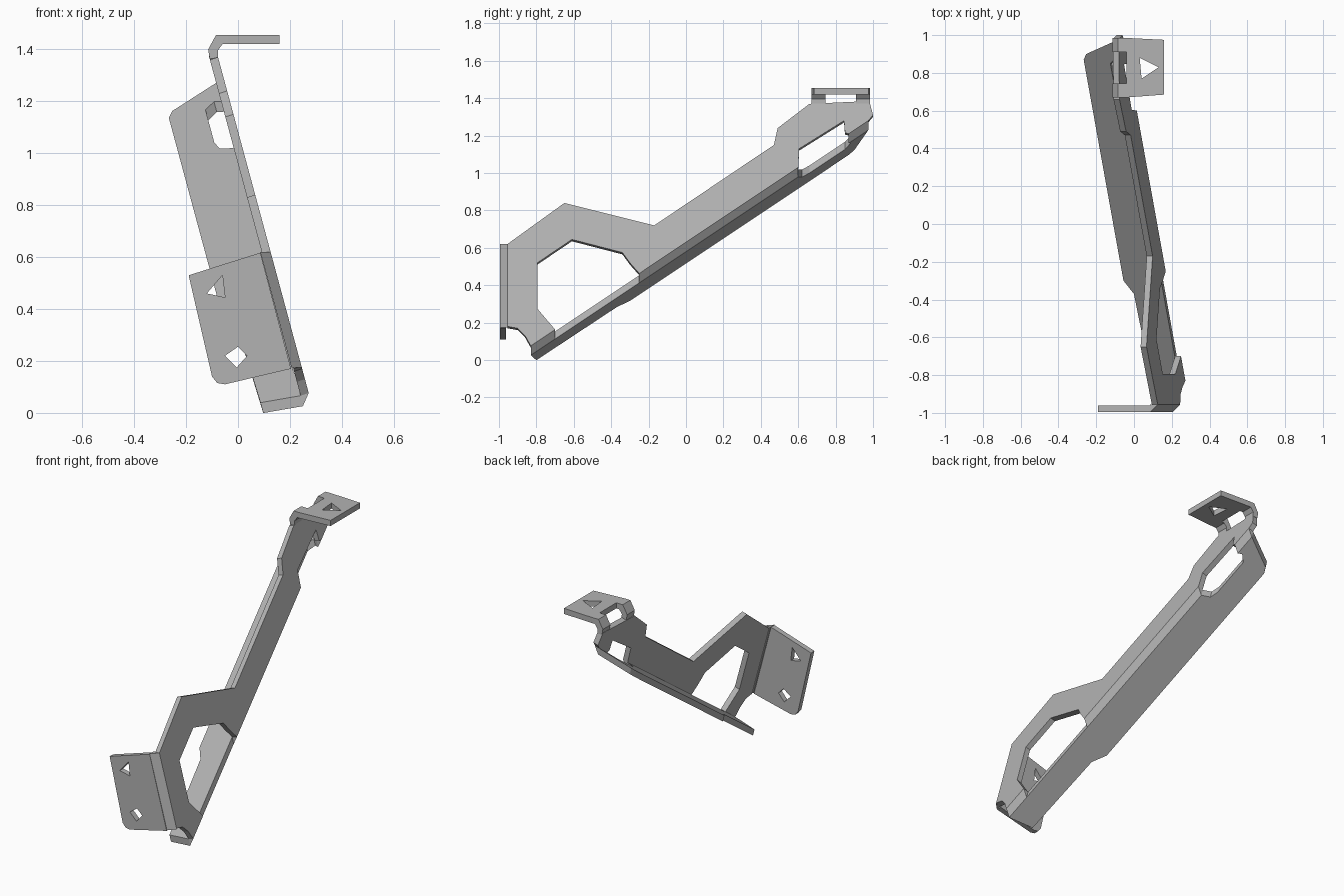
import bpy
import bmesh
from mathutils import Vector
from mathutils.geometry import tessellate_polygon

cube = bpy.data.objects.get("Cube")
if cube:
    bpy.data.objects.remove(cube, do_unlink=True)

# Single bare metal colour
metal = bpy.data.materials.new("grey_metal")
metal.use_nodes = True
GREY = (0.45, 0.45, 0.45, 1)
metal.diffuse_color = GREY
metal.node_tree.nodes["Principled BSDF"].inputs["Base Color"].default_value = GREY

T = 0.033                              # sheet thickness
INTO = Vector((-0.95, 0, -0.3))        # flange direction, away from the web
RISE = Vector((-0.27, 0, 1)) * 0.04    # flange thickness, along the web
BEND = 0.035                           # size of the folded corner


def web_point(y, z):
    return Vector((0.293 - 0.27 * z, y, z))


def bend_z(y):
    return 0.59 + 0.667 * y


def flange_point(y, w):
    return web_point(y, bend_z(y)) + INTO * w


def plate(name, loops, place, depth):
    """Extrude an outline (with optional holes) by a depth vector."""
    depth = Vector(depth)
    bm = bmesh.new()
    base, top = [], []
    for loop in loops:
        points = [Vector(place(*p)) for p in loop]
        lower = [bm.verts.new(p) for p in points]
        upper = [bm.verts.new(p + depth) for p in points]
        for i in range(len(loop)):
            j = (i + 1) % len(loop)
            bm.faces.new((lower[i], lower[j], upper[j], upper[i]))
        base += lower
        top += upper
    flat = [[Vector((a, b, 0)) for a, b in loop] for loop in loops]
    for tri in tessellate_polygon(flat):
        bm.faces.new([base[i] for i in tri])
        bm.faces.new([top[i] for i in reversed(tri)])
    bmesh.ops.recalc_face_normals(bm, faces=bm.faces)
    bmesh.ops.dissolve_limit(bm, angle_limit=0.01, verts=bm.verts, edges=bm.edges)
    mesh = bpy.data.meshes.new(name)
    bm.to_mesh(mesh)
    bm.free()
    mesh.materials.append(metal)
    obj = bpy.data.objects.new(name, mesh)
    bpy.context.collection.objects.link(obj)


def fold(name, corners, depth):
    """Triangular corner strip that joins two plates."""
    plate(name, [[(0, 0), (1, 0), (0, 1)]],
          lambda a, b: corners[0] + (corners[1] - corners[0]) * a
          + (corners[2] - corners[0]) * b, depth)


# Side web, with both windows running out through the lower bend
def on_bend(y):
    return (y, bend_z(y) + 0.04)


web = [
    (-0.955, 0.62), (-0.65, 0.84), (-0.17, 0.72), (0.47, 1.15), (0.49, 1.24),
    (0.66, 1.37), (0.98, 1.385), (1.0, 1.31), on_bend(0.975),
    on_bend(0.87), (0.85, 1.215), (0.845, 1.28), (0.605, 1.13), on_bend(0.6),
    on_bend(-0.25), (-0.3, 0.52), (-0.34, 0.575), (-0.61, 0.645),
    (-0.795, 0.52), (-0.795, 0.275), on_bend(-0.7), on_bend(-0.83),
    (-0.86, 0.13), (-0.9, 0.17), (-0.955, 0.18),
]
plate("side_web", [web], web_point, INTO * T)

# Long lower flange, notched along the windows
flange = [
    (-0.83, BEND), (0.6, BEND), (0.62, 0.085), (0.66, 0.1), (0.85, 0.1),
    (0.88, 0.06), (0.87, BEND), (0.975, BEND), (0.9, 0.225), (0.87, 0.245),
    (-0.3, 0.245), (-0.37, 0.2), (-0.8, 0.19),
]
plate("lower_flange", [flange], flange_point, RISE)

# Folded corner between web and flange, where no window interrupts it
for label, y0, y1 in (("front", -0.83, -0.7), ("middle", -0.25, 0.6), ("back", 0.87, 0.975)):
    low = flange_point(y0, BEND)
    fold(label + "_bend", [low + RISE, low, web_point(*on_bend(y0))],
         flange_point(y1, BEND) - low)

# Front mounting tab with two bolt holes
tab = [(-0.19, 0.53), (0.086, 0.617), (0.204, 0.17), (-0.05, 0.11), (-0.08, 0.115), (-0.1, 0.14)]
tri_hole = [(-0.12, 0.46), (-0.06, 0.53), (-0.05, 0.445)]
diamond_hole = [(0, 0.255), (0.035, 0.22), (-0.005, 0.175), (-0.05, 0.22)]
plate("front_tab", [tab, tri_hole, diamond_hole],
      lambda x, z: (x, -0.995, z), (0, T, 0))
corner = web_point(-0.955, 0.175)
fold("front_tab_bend",
     [corner + Vector((-0.04, 0, 0)), corner, corner + Vector((-0.04, -0.04, 0))],
     web_point(0, 0.62) - web_point(0, 0.175))

# Top mounting tab with a bolt hole, carried by two bent necks
top_tab = [(-0.04, 0.67), (0.16, 0.685), (0.16, 0.975), (-0.04, 0.985)]
top_hole = [(0.03, 0.88), (0.13, 0.83), (0.04, 0.77)]
plate("top_tab", [top_tab, top_hole], lambda x, y: (x, y, 1.42), (0, 0, 0.035))

neck = [(-0.077, 1.365), (-0.078, 1.395), (-0.06, 1.42), (-0.04, 1.42),
        (-0.04, 1.455), (-0.085, 1.455), (-0.115, 1.4), (-0.109, 1.365)]
for label, y0, y1 in (("front", 0.67, 0.745), ("back", 0.91, 0.985)):
    plate(label + "_neck", [neck], lambda x, z: (x, y0, z), (0, y1 - y0, 0))
